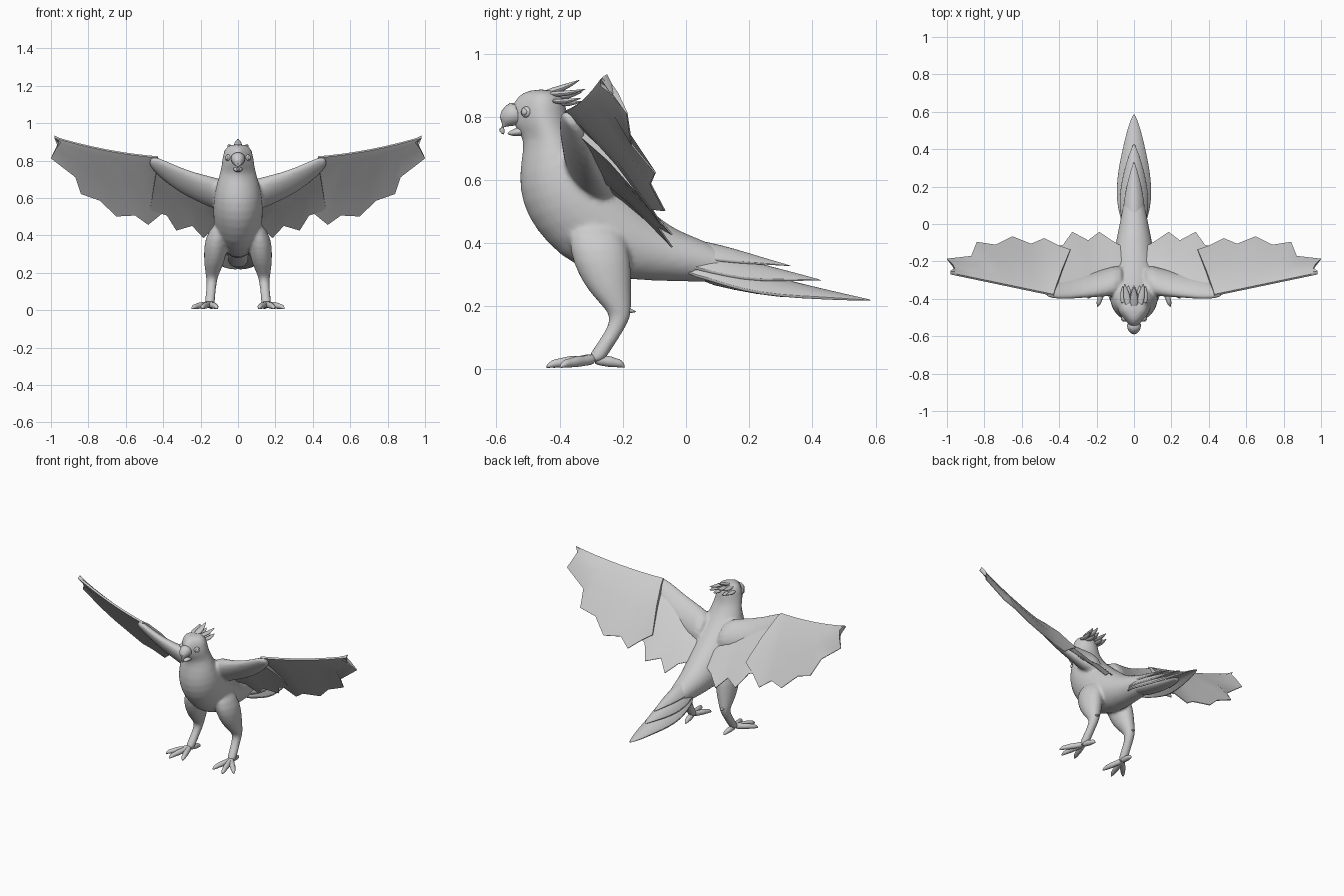
import bpy, bmesh
from math import sin, cos, pi
from mathutils import Vector as V

if "Cube" in bpy.data.objects:
    bpy.data.objects.remove(bpy.data.objects["Cube"])

GREY = (0.6, 0.6, 0.6, 1)
mat = bpy.data.materials.new("plain grey")
mat.use_nodes = True
mat.diffuse_color = GREY
bsdf = mat.node_tree.nodes["Principled BSDF"]
bsdf.inputs["Base Color"].default_value = GREY
bsdf.inputs["Roughness"].default_value = 0.7


def ellipse(c, u, v, n=16, pinch=0.0):
    """Ring round c; pinch narrows the side that u points to."""
    c, u, v = V(c), V(u), V(v)
    out = []
    for i in range(n):
        a = 2 * pi * i / n
        out.append(c + u * cos(a) + v * sin(a) * (1 - pinch * max(0, cos(a))))
    return out


def loft(bm, rings):
    """Closed skin through rings with equal point counts."""
    rows = [[bm.verts.new(p) for p in r] for r in rings]
    n = len(rows[0])
    for a, b in zip(rows, rows[1:]):
        for i in range(n):
            j = (i + 1) % n
            bm.faces.new((a[i], a[j], b[j], b[i]))
    bm.faces.new(rows[0][::-1])
    bm.faces.new(rows[-1])


def tube_rings(points, radii, flat=1.0, n=10):
    """Rings across a path; flat squashes them vertically."""
    pts = [V(p) for p in points]
    rings = []
    for i, (p, r) in enumerate(zip(pts, radii)):
        d = (pts[min(i + 1, len(pts) - 1)] - pts[max(i - 1, 0)]).normalized()
        side = d.cross(V((0, 0, 1)) if abs(d.z) < 0.95 else V((0, 1, 0))).normalized()
        rings.append(ellipse(p, side * r, side.cross(d) * r * flat, n))
    return rings


def build(name, lofts, mirror=False, subsurf=1, voxel=0, angle=60):
    bm = bmesh.new()
    for rings in lofts:
        loft(bm, rings)
    bmesh.ops.recalc_face_normals(bm, faces=bm.faces)
    me = bpy.data.meshes.new(name)
    bm.to_mesh(me)
    bm.free()
    me.materials.append(mat)
    ob = bpy.data.objects.new(name, me)
    bpy.context.collection.objects.link(ob)
    bpy.ops.object.select_all(action='DESELECT')
    ob.select_set(True)
    bpy.context.view_layer.objects.active = ob
    bpy.ops.object.shade_smooth_by_angle(angle=angle * pi / 180)
    if mirror:
        m = ob.modifiers.new("Mirror", 'MIRROR')
        m.use_mirror_merge = False
    if subsurf:
        m = ob.modifiers.new("Subsurf", 'SUBSURF')
        m.levels = m.render_levels = subsurf
    if voxel:
        m = ob.modifiers.new("Remesh", 'REMESH')
        m.mode, m.voxel_size, m.use_smooth_shade = 'VOXEL', voxel, True
        m = ob.modifiers.new("Smooth", 'SMOOTH')
        m.factor, m.iterations = 0.5, 6
    return ob


# Torso: front y, front z, back y, back z, half width, pinch
torso = []
for fy, fz, by, bz, w, p in [
        (-.50, .888, -.42, .888, .045, .4), (-.545, .86, -.385, .865, .076, .6),
        (-.562, .81, -.375, .82, .086, .6), (-.545, .765, -.37, .78, .092, .5),
        (-.51, .73, -.355, .745, .098, .3), (-.525, .66, -.325, .70, .115, .1),
        (-.532, .57, -.27, .645, .132, 0), (-.505, .48, -.20, .58, .137, 0),
        (-.445, .40, -.14, .53, .132, 0), (-.355, .32, -.08, .48, .122, 0),
        (-.19, .278, -.03, .445, .10, 0), (0, .278, .03, .42, .076, 0),
        (.10, .275, .10, .39, .06, 0), (.2, .27, .2, .34, .03, 0)]:
    f, b = V((0, fy, fz)), V((0, by, bz))
    torso.append(ellipse((f + b) / 2, (f - b) / 2, (w, 0, 0), 16, p))

# Thigh and shank: x, y, z, depth, width
leg = [ellipse((x, y, z), (0, ry, 0), (rx, 0, 0), 14) for x, y, z, ry, rx in [
    (.09, -.29, .47, .08, .04), (.115, -.275, .38, .10, .067),
    (.122, -.257, .30, .087, .062), (.13, -.238, .24, .067, .052),
    (.138, -.213, .19, .042, .036), (.14, -.205, .16, .030, .029),
    (.145, -.24, .10, .030, .027), (.15, -.275, .05, .031, .028),
    (.152, -.29, .02, .028, .026)]]

# Fleshy upper arm: x, y, z, half chord, half thickness
CHORD, UP = V((0, .64, -.77)), V((0, .77, .64))
arm = [ellipse((x, y, z), CHORD * hc, UP * ht, 14) for x, y, z, hc, ht in [
    (.04, -.29, .60, .11, .08), (.16, -.315, .635, .10, .05),
    (.28, -.335, .68, .09, .036), (.38, -.35, .735, .077, .029),
    (.45, -.36, .785, .052, .024), (.475, -.365, .79, .02, .014)]]


def flip(rings):
    return [[V((-p.x, p.y, p.z)) for p in r] for r in rings]


build("body", [torso, leg, flip(leg), arm, flip(arm)], voxel=.009)

# Feet with knuckled, clawed toes
toes = []
for tx, ty in [(.195, -.445), (.25, -.40), (.11, -.425), (.14, -.193)]:
    path = []
    for t, z in zip((0, .3, .5, .7, .84, 1), (.035, .026, .026, .02, .02, .006)):
        path.append((.152 + (tx - .152) * t, -.29 + (ty + .29) * t, z))
    toes.append(tube_rings(path, (.022, .015, .02, .014, .015, .002)))
build("toes", toes, mirror=True)
build("heel_tuft", [tube_rings([(.14, -.205, .195), (.14, -.18, .185), (.14, -.157, .183)],
                               (.022, .016, .002), .6)], mirror=True)

# Beak
build("upper_beak", [tube_rings(
    [(0, -.525, .815), (0, -.555, .805), (0, -.578, .785), (0, -.586, .765), (0, -.578, .743)],
    (.045, .038, .026, .015, .003), n=12)])
build("lower_beak", [tube_rings([(0, -.505, .758), (0, -.54, .75), (0, -.566, .746)],
                                (.032, .024, .006), .6)])

# Eyes with a raised rim
for name, r, push in (("eye", .012, .004), ("eye_rim", .019, 0)):
    out = V((.8, -.58, .05)).normalized()
    side = V((.58, .8, 0)).normalized()
    up = out.cross(side)
    c = V((.0565 + push, -.508 - push, .815))
    build(name, [[ellipse(c + out * h, side * r * k, up * r * k, 12)
                  for h, k in ((-.02, 1), (0, 1), (.005, .75), (.007, .3))]], mirror=True)

# Crest feathers
def tuft(a, b, r):
    a, b = V(a), V(b)
    mid = a.lerp(b, .5) - V((0, 0, .008))
    return tube_rings([a, mid, b], (r * .8, r, .001), .5)


build("crest_centre", [tuft((0, -.45, .875), (0, -.333, .918), .026),
                       tuft((0, -.42, .865), (0, -.325, .88), .024)])
build("crest_sides", [tuft((.03, -.44, .872), (.052, -.315, .888), .022),
                      tuft((.055, -.43, .85), (.062, -.328, .86), .02),
                      tuft((.03, -.41, .845), (.03, -.325, .85), .02)], mirror=True)


# Wing feather panels: each station runs from leading to trailing edge
def panel(stations, lift, thick):
    rings = []
    for lead, trail in stations:
        a, b = V(lead) + UP * lift, V(trail) + UP * lift * .6
        prof = [(0, .5), (.12, 1), (.5, .7), (1, .2)]
        top = [a.lerp(b, t) + UP * (thick * k + .012 * sin(pi * t)) for t, k in prof]
        low = [a.lerp(b, t) + UP * (-thick * k + .012 * sin(pi * t)) for t, k in prof]
        rings.append(top + low[::-1])
    return rings


def lead_edge(t):
    return (.43 + .55 * t, -.385 + .115 * t, .815 + .045 * t + .06 * t * t)


outer = [(.34, -.14, .56), (.40, -.12, .52), (.48, -.08, .455), (.55, -.11, .505),
         (.65, -.07, .50), (.74, -.115, .585), (.84, -.10, .62), (.87, -.175, .71),
         (1.0, -.19, .81), (.96, -.235, .865), (.98, -.268, .915)]
steps = (0, .04, .12, .24, .36, .5, .64, .78, .93, .96, 1)
build("wing_tip_feathers", [panel([(lead_edge(t), p) for t, p in zip(steps, outer)], .006, .012)],
      mirror=True, subsurf=0, angle=35)

inner = [(.06, -.12, .47), (.12, -.085, .45), (.185, -.04, .39), (.245, -.085, .455),
         (.33, -.04, .43), (.38, -.11, .51), (.47, -.13, .54)]
leads = [(.07 + .06 * i, -.29 - .012 * i, .60 + .031 * i) for i in range(7)]
build("wing_inner_feathers", [panel(list(zip(leads, inner)), -.008, .012)],
      mirror=True, subsurf=0, angle=35)


# Tail: nested arched layers; each row is y, ridge z, half width, droop
def tail_layer(rows):
    rings = []
    for y, z, w, drop in rows:
        top = [V((w * s, y, z - drop * s * s)) for s in (-1, -.7, -.35, 0, .35, .7, 1)]
        low = [V((p.x * .9, y, p.z - .012 * min(1, w / .05))) for p in top[::-1]]
        rings.append(top + low)
    return rings


layers = {
    "tail_long_feathers": [(-.02, .36, .065, .05), (.08, .355, .092, .07), (.18, .325, .102, .075),
                           (.30, .29, .088, .056), (.42, .26, .06, .03), (.52, .236, .034, .012),
                           (.59, .22, .004, .001)],
    "tail_middle_feathers": [(-.02, .39, .065, .06), (.08, .38, .083, .07), (.18, .352, .08, .065),
                             (.28, .325, .058, .04), (.37, .30, .03, .014), (.43, .283, .003, .001)],
    "tail_short_feathers": [(-.03, .42, .062, .06), (.07, .407, .064, .055), (.16, .382, .052, .04),
                            (.25, .353, .03, .016), (.335, .328, .003, .001)],
}
for name, rows in layers.items():
    build(name, [tail_layer(rows)], angle=50)

# Filler under the tail
build("tail_underside", [[ellipse((0, y, z), (w, 0, 0), (0, 0, h), 12) for y, z, w, h in [
    (.02, .32, .06, .04), (.15, .28, .06, .03), (.30, .245, .05, .02), (.42, .235, .02, .008)]]])
